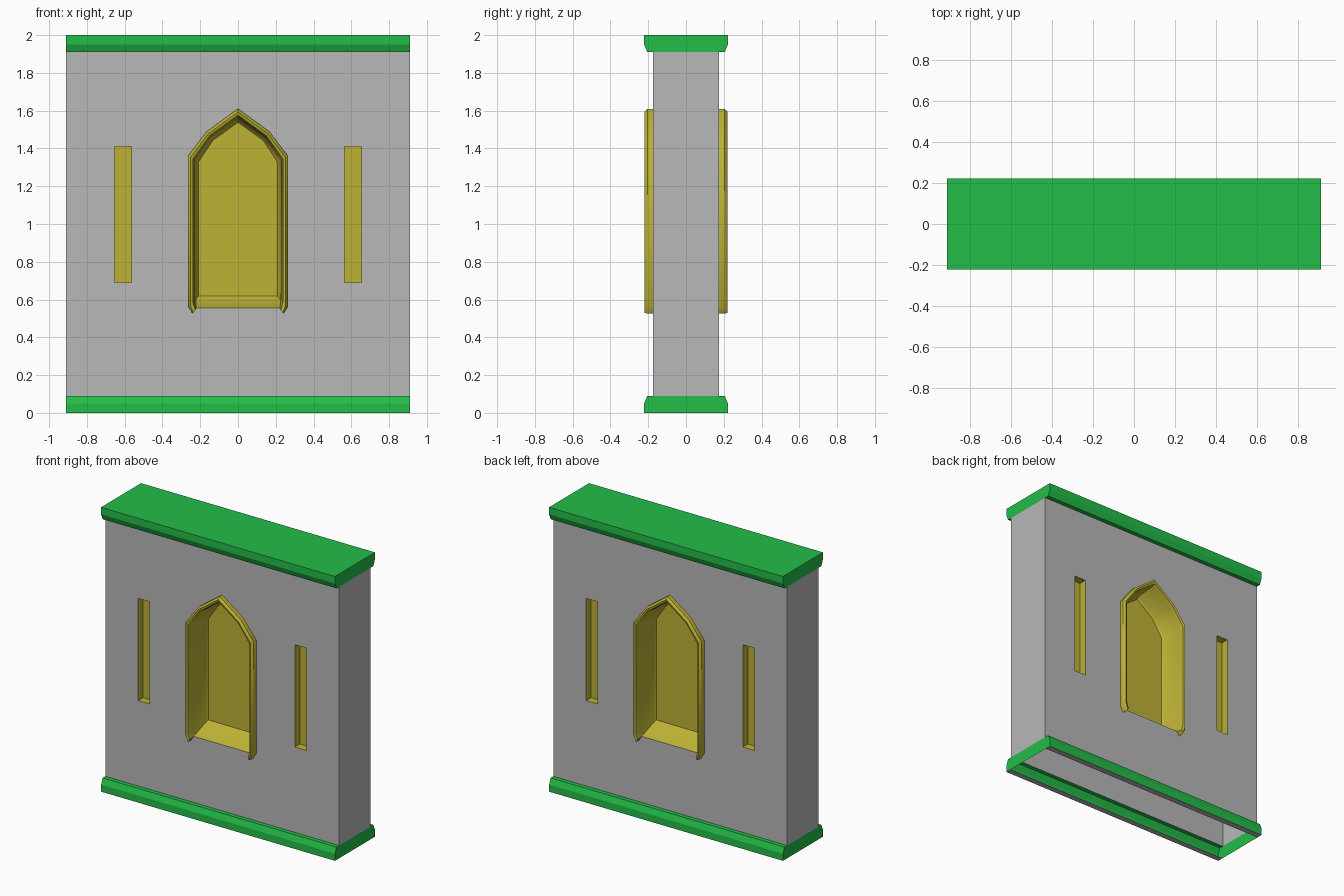
import bpy
import bmesh
import math

if "Cube" in bpy.data.objects:
    bpy.data.objects.remove(bpy.data.objects["Cube"], do_unlink=True)


def material(name, color):
    mat = bpy.data.materials.new(name)
    mat.use_nodes = True
    mat.diffuse_color = color
    mat.node_tree.nodes["Principled BSDF"].inputs["Base Color"].default_value = color
    return mat


GREY = material("stone grey", (0.48, 0.48, 0.48, 1))
GREEN = material("trim green", (0.017, 0.51, 0.065, 1))
YELLOW = material("window yellow", (0.51, 0.445, 0.036, 1))

HALF_X = 0.91      # half width of the wall
WALL_Y = 0.175     # half thickness of the wall
LOW, HIGH = 0.09, 1.91


def add_object(name, bm, mats):
    mesh = bpy.data.meshes.new(name)
    bm.to_mesh(mesh)
    bm.free()
    for mat in mats:
        mesh.materials.append(mat)
    obj = bpy.data.objects.new(name, mesh)
    bpy.context.collection.objects.link(obj)
    return obj


def add_back_copy(obj):
    """Repeat a front part on the back of the wall."""
    copy = obj.copy()
    copy.name = obj.name.replace("front", "back")
    copy.rotation_euler.z = math.pi
    bpy.context.collection.objects.link(copy)


def ring(bm, outline, y):
    return [bm.verts.new((x, y, z)) for x, z in outline]


def bridge(bm, a, b, closed=False):
    for i in range(len(a) if closed else len(a) - 1):
        j = (i + 1) % len(a)
        bm.faces.new((a[i], a[j], b[j], b[i]))


def face_front(bm, face):
    """Make normals consistent, with the given face looking to the front."""
    bmesh.ops.recalc_face_normals(bm, faces=bm.faces[:])
    face.normal_update()
    if face.normal.y > 0:
        bmesh.ops.reverse_faces(bm, faces=bm.faces[:])


def rectangle(x0, x1, z0, z1):
    return [(x0, z0), (x1, z0), (x1, z1), (x0, z1)]


def arch(inset, tip_x, tip_z):
    """Pointed arch outline, open at the bottom, from right foot to left foot."""
    half = [(tip_x, tip_z), (0.265 - inset, tip_z + 0.04),
            (0.265 - inset, 1.36 - 0.6 * inset),
            (0.165 - 0.6 * inset, 1.49 - 0.85 * inset),
            (0, 1.61 - 1.3 * inset)]
    return half + [(-x, z) for x, z in half[-2::-1]]


OUTER = arch(0, 0.24, 0.525)
SILL = (0.222, 0.555)
SLITS = [rectangle(-0.655, -0.565, 0.69, 1.41),
         rectangle(0.565, 0.655, 0.69, 1.41)]

# Wall faces with openings for the window and the slits
bm = bmesh.new()
window_hole = OUTER + [(-SILL[0], SILL[1]), SILL]
for loop in [rectangle(-HALF_X, HALF_X, LOW, HIGH), window_hole] + SLITS:
    verts = ring(bm, loop, -WALL_Y)
    for i, v in enumerate(verts):
        bm.edges.new((v, verts[i - 1]))
bmesh.ops.triangle_fill(bm, use_beauty=True, edges=bm.edges[:],
                        normal=(0, -1, 0))
for f in bm.faces:
    f.normal_update()
    if f.normal.y > 0:
        f.normal_flip()
add_back_copy(add_object("front_wall", bm, [GREY]))

# Wall ends
bm = bmesh.new()
for x in (HALF_X, -HALF_X):
    s = math.copysign(WALL_Y, x)
    bm.faces.new([bm.verts.new((x, y, z)) for y, z in
                  ((-s, LOW), (s, LOW), (s, HIGH), (-s, HIGH))])
add_object("wall_ends", bm, [GREY])

# Arched window: moulded frame, deep jambs, sloping sill and pane
bm = bmesh.new()
profile = [(0, 0.24, 0.525, -WALL_Y), (0, 0.24, 0.525, -0.205),
           (0.013, 0.237, 0.53, -0.22), (0.026, 0.226, 0.545, -0.215),
           (0.034, SILL[0], SILL[1], -WALL_Y), (0.043, 0.222, 0.602, -0.045),
           (0.055, 0.21, 0.618, -0.03)]
rings = [ring(bm, arch(inset, x, z), y) for inset, x, z, y in profile]
for n, (a, b) in enumerate(zip(rings, rings[1:])):
    bridge(bm, a, b, closed=n >= 4)
for end in (0, -1):
    bm.faces.new([r[end] for r in rings[:5]])
pane = bm.faces.new(rings[-1])
face_front(bm, pane)
window = add_object("front_arched_window", bm, [YELLOW])
window.data.shade_smooth()
window.data.set_sharp_from_angle(angle=math.radians(38))
add_back_copy(window)

# Narrow slit recesses
for side, outline in zip(("right", "left"), SLITS):
    bm = bmesh.new()
    mouth, floor = ring(bm, outline, -WALL_Y), ring(bm, outline, -0.12)
    bridge(bm, mouth, floor, closed=True)
    face_front(bm, bm.faces.new(floor))
    add_back_copy(add_object("front_slit_" + side, bm, [YELLOW]))


# Trims: a chamfered section swept along the wall
def trim(name, section, ends, skipped=(), grey=()):
    bm = bmesh.new()
    a, b = [[bm.verts.new((x, y, z)) for y, z in section]
            for x in (-HALF_X, HALF_X)]
    for i in range(len(section)):
        if i not in skipped:
            j = (i + 1) % len(section)
            f = bm.faces.new((a[i], a[j], b[j], b[i]))
            f.material_index = int(i in grey)
    for row in (a, b):
        bm.faces.new([row[i] for i in ends])
    bmesh.ops.recalc_face_normals(bm, faces=bm.faces[:])
    return add_object(name, bm, [GREEN, GREY])


top_half = [(0.205, HIGH), (0.222, 1.95), (0.222, 2)]
trim("top_trim", top_half + [(-y, z) for y, z in top_half[::-1]], range(6))

# The base trim is hollow, with a grey rim underneath
base_half = [(0.18, 0), (0.222, 0), (0.222, 0.05), (0.205, LOW), (WALL_Y, LOW)]
trim("base_trim", base_half + [(-y, z) for y, z in base_half[::-1]],
     range(10), skipped=(4, 9), grey=(0, 8))
